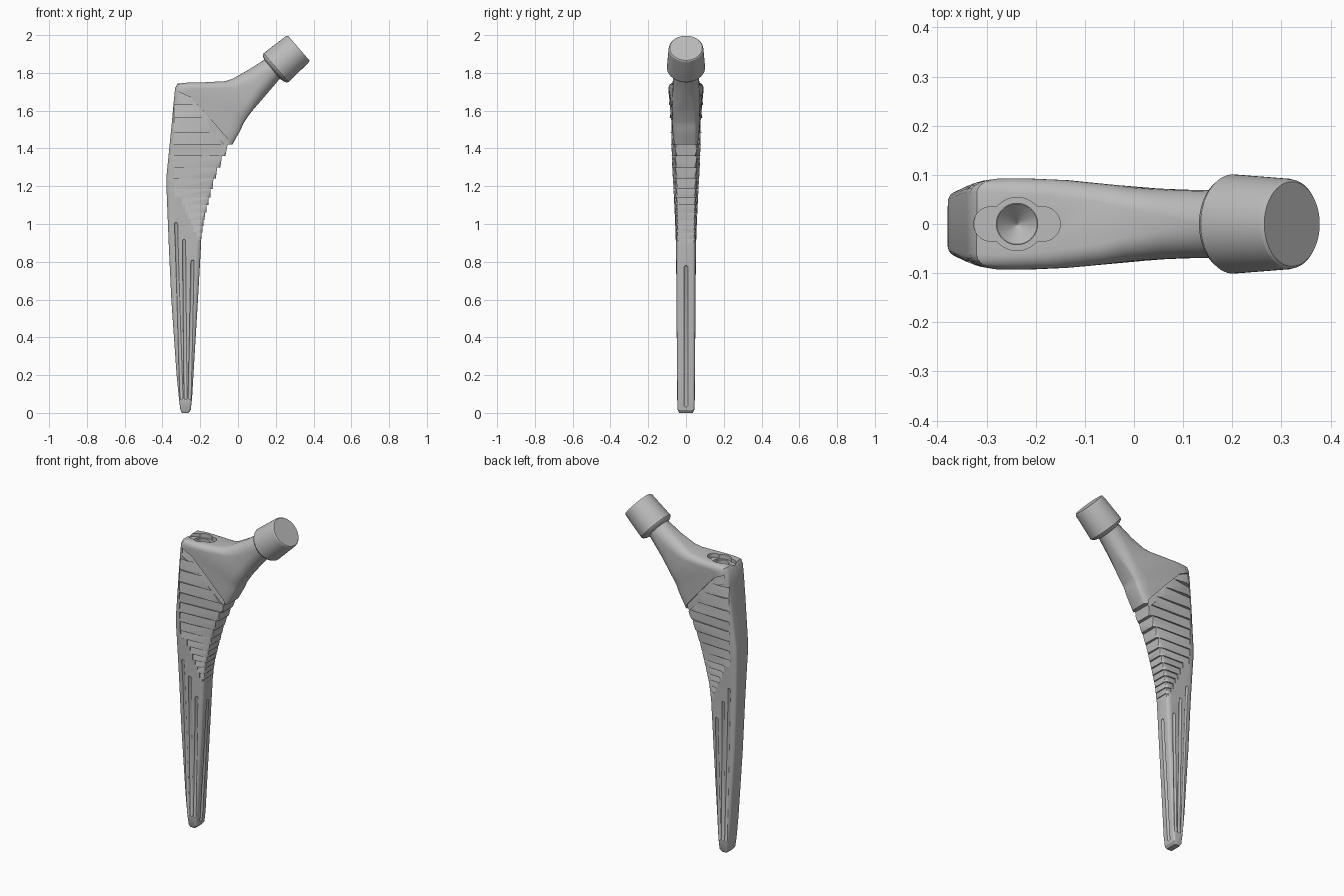
import bpy, bmesh
from math import pi, sin, cos
from mathutils import Vector, Matrix
from mathutils.bvhtree import BVHTree

cube = bpy.data.objects.get("Cube")
if cube:
    bpy.data.objects.remove(cube, do_unlink=True)

metal = bpy.data.materials.new("brushed_metal")
metal.use_nodes = True
metal.diffuse_color = (0.5, 0.5, 0.5, 1)
metal.node_tree.nodes["Principled BSDF"].inputs["Base Color"].default_value = (0.5, 0.5, 0.5, 1)


def make_object(name, bm):
    bmesh.ops.recalc_face_normals(bm, faces=bm.faces)
    mesh = bpy.data.meshes.new(name)
    bm.to_mesh(mesh)
    bm.free()
    mesh.materials.append(metal)
    obj = bpy.data.objects.new(name, mesh)
    bpy.context.collection.objects.link(obj)
    return obj


def activate(obj):
    bpy.ops.object.select_all(action='DESELECT')
    obj.select_set(True)
    bpy.context.view_layer.objects.active = obj


def loft(bm, rings):
    rows = [[bm.verts.new(p) for p in ring] for ring in rings]
    n = len(rows[0])
    for low, high in zip(rows, rows[1:]):
        for i in range(n):
            j = (i + 1) % n
            bm.faces.new((low[i], low[j], high[j], high[i]))
    bm.faces.new(rows[0])
    bm.faces.new(rows[-1])


def section(xl, zl, xr, zr, a, b, k):
    """Rounded trapezoid along a chord from the lateral to the medial edge."""
    left, right = Vector((xl, 0, zl)), Vector((xr, 0, zr))
    points = []
    for sx, sy, start in ((1, 1, 0), (-1, 1, 1), (-1, -1, 2), (1, -1, 3)):
        for i in range(7):
            ang = (start + i / 6.3) * pi / 2
            u = sx * (1 - k) + k * cos(ang)
            v = sy * (1 - k) + k * sin(ang)
            t = (u + 1) / 2
            p = left.lerp(right, t)
            p.y = v * (a + (b - a) * t)
            points.append(p)
    return points


# Stem, shoulder and neck: one loft of chords that fan round into the neck
level = [  # z, lateral x, medial x, lateral half width, medial half width
    (0, -.296, -.262, .036, .036), (.015, -.305, -.25, .044, .044),
    (.08, -.313, -.243, .047, .047), (.2, -.325, -.236, .048, .048),
    (.6, -.353, -.212, .05, .05), (.9, -.367, -.195, .054, .052),
    (1.0, -.371, -.182, .058, .053), (1.1, -.375, -.157, .063, .055),
    (1.2, -.379, -.13, .069, .057), (1.26, -.378, -.11, .073, .059),
    (1.36, -.368, -.066, .079, .062), (1.42, -.362, -.03, .083, .065)]
fan = [(-.351, 1.53, -.005, 1.465, .089, .066, .32),
       (-.34, 1.65, .015, 1.5, .094, .067, .34),
       (-.333, 1.72, .025, 1.525, .096, .068, .36),
       (-.32, 1.743, .033, 1.54, .098, .068, .36),
       (-.27, 1.748, .042, 1.553, .098, .068, .36),
       (-.18, 1.75, .057, 1.575, .094, .069, .4),
       (-.07, 1.756, .078, 1.602, .082, .07, .5),
       (-.03, 1.768, .098, 1.625, .076, .07, .6),
       (.05, 1.813, .135, 1.668, .07, .07, .8),
       (.14, 1.87, .22, 1.767, .068, .068, 1),
       (.18, 1.9, .255, 1.8, .068, .068, 1)]
bm = bmesh.new()
loft(bm, [section(xl, z, xr, z, a, b, .33) for z, xl, xr, a, b in level]
     + [section(*s) for s in fan])
stem = make_object("stem_and_neck", bm)
surface = BVHTree.FromPolygons([v.co for v in stem.data.vertices],
                               [p.vertices[:] for p in stem.data.polygons])


def half_width(x, z):
    return surface.ray_cast(Vector((x, 1, z)), Vector((0, -1, 0)))[0].y


def medial_x(z):
    return surface.ray_cast(Vector((1, 0, z)), Vector((-1, 0, 0)))[0].x


def cut(bm):
    cutter = make_object("cutter", bm)
    cutter.hide_render = True
    mod = stem.modifiers.new("cut", 'BOOLEAN')
    mod.operation, mod.solver, mod.object = 'DIFFERENCE', 'EXACT', cutter
    mod.use_self = True
    activate(stem)
    bpy.ops.object.modifier_apply(modifier=mod.name)
    bpy.data.objects.remove(cutter, do_unlink=True)


def ledge(bm, side, x0, z0, x1, z1, drop):
    """Wedge that undercuts the broad face below a ledge line."""
    rings = []
    for x, z in ((x0, z0), (x1, z1)):
        probe = min(x, x1 - .05) if z0 == z1 else x
        top, low = half_width(probe, z), half_width(probe, z - drop)
        rings.append([(x, side * (top - .008), z), (x, side * (top + .03), z),
                      (x, side * (low + .03), z - drop), (x, side * (low - .0005), z - drop)])
    loft(bm, rings)


# Stepped ledges on the front, the back and the medial edge
ledges = [1.63, 1.56, 1.485, 1.42, 1.36, 1.30, 1.24, 1.185, 1.14, 1.10, 1.06, 1.025, .99, .955, .92, .89]
arc_end = {1.63: -.21, 1.56: -.15, 1.485: -.085}
arc = [(-.315, 1.70), (-.25, 1.67), (-.15, 1.56), (-.05, 1.445)]
for side in (-1, 1):
    steps, curve = bmesh.new(), bmesh.new()
    for z, below in zip(ledges, ledges[1:]):
        x0 = -.34 if z > 1.17 else -.31 + (1.17 - z) * .42
        x1 = arc_end[z] if z in arc_end else medial_x(z) + .012
        ledge(steps, side, x0, z, x1, z, (z - below) * .96)
    for (xa, za), (xb, zb) in zip(arc, arc[1:]):
        ledge(curve, side, xa, za, xb, zb, .05)
    cut(steps)
    cut(curve)
medial = bmesh.new()
for z, below in zip(ledges[3:], ledges[4:]):
    top, low = medial_x(z), medial_x(below)
    inner = top - .6 * (top - low) - .003
    loft(medial, [[(inner, y, z), (top + .05, y, z), (low + .05, y, below + .002),
                   (low - .0005, y, below + .002)] for y in (-.2, .2)])
cut(medial)


def flute(bm, bottom, top, radius):
    """Capsule groove between two points."""
    axis = top - bottom
    verts = bmesh.ops.create_uvsphere(bm, u_segments=12, v_segments=7, radius=radius)["verts"]
    for v in verts:
        v.co.z += axis.length / 2 * (1 if v.co.z > 0 else -1)
    turn = axis.to_track_quat('Z', 'Y').to_matrix().to_4x4()
    bmesh.ops.transform(bm, matrix=Matrix.Translation((bottom + top) / 2) @ turn, verts=verts)


# Long flutes on the lower stem
flutes = bmesh.new()
for side in (-1, 1):
    for xb, xt, zt in ((-.3, -.328, 1.0), (-.278, -.286, .91), (-.256, -.241, .8)):
        flute(flutes, Vector((xb, side * .05, .08)), Vector((xt, side * (half_width(xt, zt) + .002), zt)), .0095)
flute(flutes, Vector((medial_x(.06) + .003, 0, .04)), Vector((medial_x(.77) + .003, 0, .77)), .011)
cut(flutes)

# Driver socket in the shoulder: slot, counterbore and conical hole
CENTRE = -.238


def bore(radius, low_radius, bottom, top):
    bm = bmesh.new()
    loft(bm, [[(CENTRE + r * cos(a), r * sin(a), z) for a in [i * pi / 24 for i in range(48)]]
              for r, z in ((low_radius, bottom), (radius, top))])
    return bm


slot = bmesh.new()
loft(slot, [[(CENTRE + (.053 if i < 17 else -.053) + .035 * cos((i - 8) * pi / 16 - (pi / 16 if i > 16 else 0)),
              .035 * sin((i - 8) * pi / 16 - (pi / 16 if i > 16 else 0)), z)
             for i in range(34)] for z in (1.725, 1.8)])
cut(slot)
cut(bore(.054, .054, 1.722, 1.81))
cut(bore(.042, .042, 1.66, 1.79))
cut(bore(.0415, .002, 1.62, 1.6605))

# Tapered trunnion at the end of the neck
bm = bmesh.new()
profile = [(-.012, .06), (-.004, .085), (.002, .095), (.012, .101), (.155, .0925), (.165, .0905), (.17, .086)]
loft(bm, [[(r * cos(i * pi / 32), r * sin(i * pi / 32), t) for i in range(64)] for t, r in profile])
tilt = Vector((.755, 0, .655)).to_track_quat('Z', 'Y').to_matrix().to_4x4()
bm.transform(Matrix.Translation((.193, 0, 1.82)) @ tilt)
trunnion = make_object("trunnion", bm)

for obj in (stem, trunnion):
    activate(obj)
    bpy.ops.object.shade_smooth_by_angle(angle=.5)
